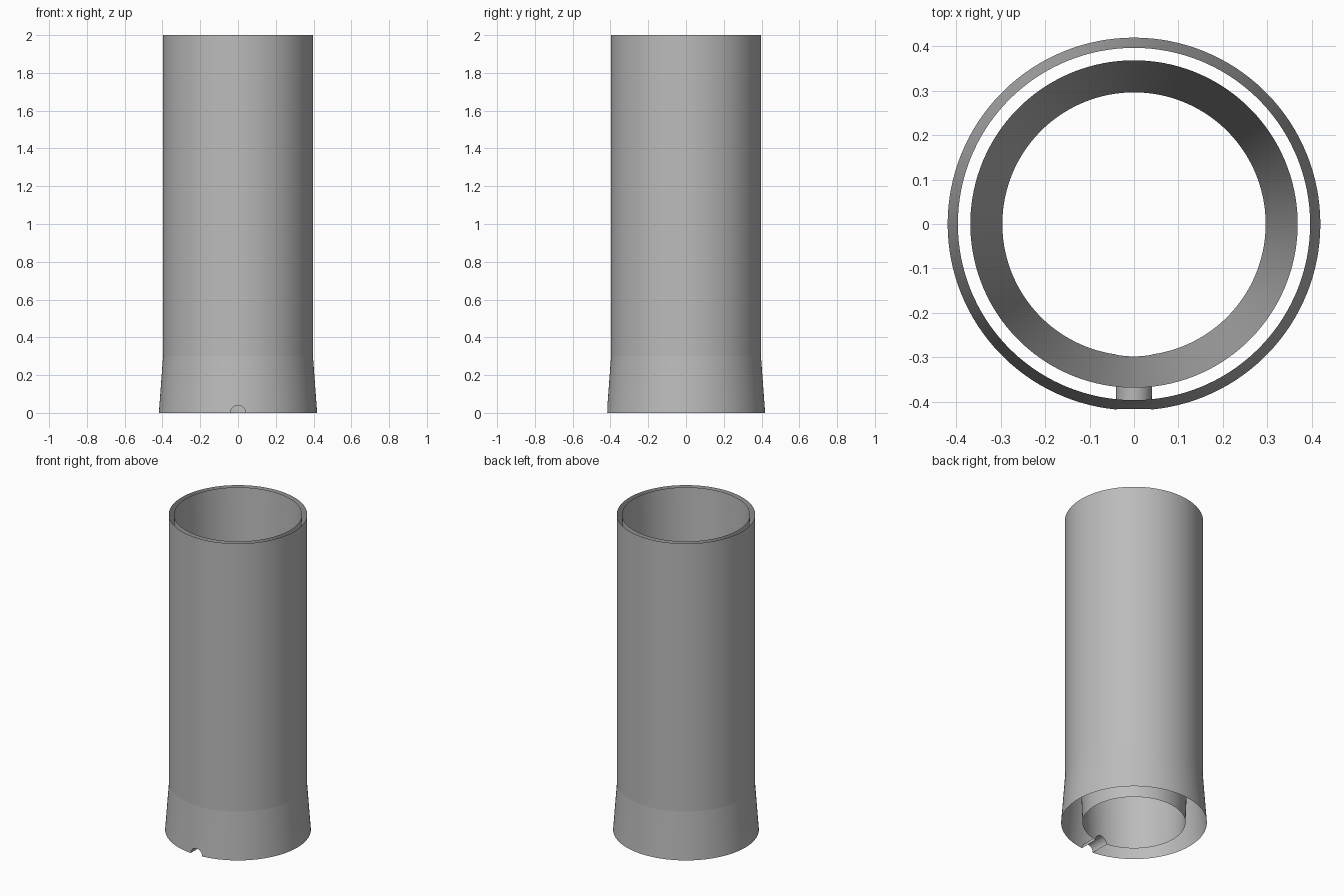
import bpy
import math

cube = bpy.data.objects.get("Cube")
if cube:
    bpy.data.objects.remove(cube, do_unlink=True)

grey = bpy.data.materials.new("plain grey")
grey.use_nodes = True
colour = (0.5, 0.5, 0.5, 1)
grey.diffuse_color = colour
grey.node_tree.nodes["Principled BSDF"].inputs["Base Color"].default_value = colour

ARCH = 16    # steps round the drain arch
SIDES = 128  # steps round the rest of each wall


def make_part(name, verts, faces):
    mesh = bpy.data.meshes.new(name)
    mesh.from_pydata(verts, [], faces)
    mesh.materials.append(grey)
    mesh.shade_smooth()
    obj = bpy.data.objects.new(name, mesh)
    bpy.context.collection.objects.link(obj)
    return obj


def wall(name, r_low, r_high, z_low, z_high, arch=0, inward=False):
    """Open conical wall; an arch radius lifts its lower edge at the front."""
    half = math.asin(max(arch, 0.04) / r_low)
    ring = []
    for i in range(ARCH + 1):
        t = math.pi * i / ARCH
        ring.append((math.asin(-math.cos(t) * math.sin(half)), arch * math.sin(t) * 1.1))
    for i in range(1, SIDES):
        ring.append((half + (2 * math.pi - 2 * half) * i / SIDES, 0))
    low, high = [], []
    for a, lift in ring:
        r = r_low + (r_high - r_low) * lift / (z_high - z_low)
        low.append((r * math.sin(a), -r * math.cos(a), z_low + lift))
        high.append((r_high * math.sin(a), -r_high * math.cos(a), z_high))
    n = len(ring)
    faces = [(i, (i + 1) % n, n + (i + 1) % n, n + i) for i in range(n)]
    if inward:
        faces = [f[::-1] for f in faces]
    make_part(name, low + high, faces)
    return low[:ARCH + 1]


# Straight outer sleeve, flared foot and tapered inner cup
wall("outer_sleeve", 0.398, 0.398, 0.30, 2.0)
outer_arch = wall("flared_foot", 0.419, 0.396, 0, 0.31, arch=0.036)
inner_arch = wall("inner_cup", 0.296, 0.368, 0, 2.0, arch=0.041, inward=True)

# Arched drain channel joining foot and cup
n = ARCH + 1
make_part("drain_channel", outer_arch + inner_arch,
          [(i, i + 1, n + i + 1, n + i) for i in range(ARCH)])
